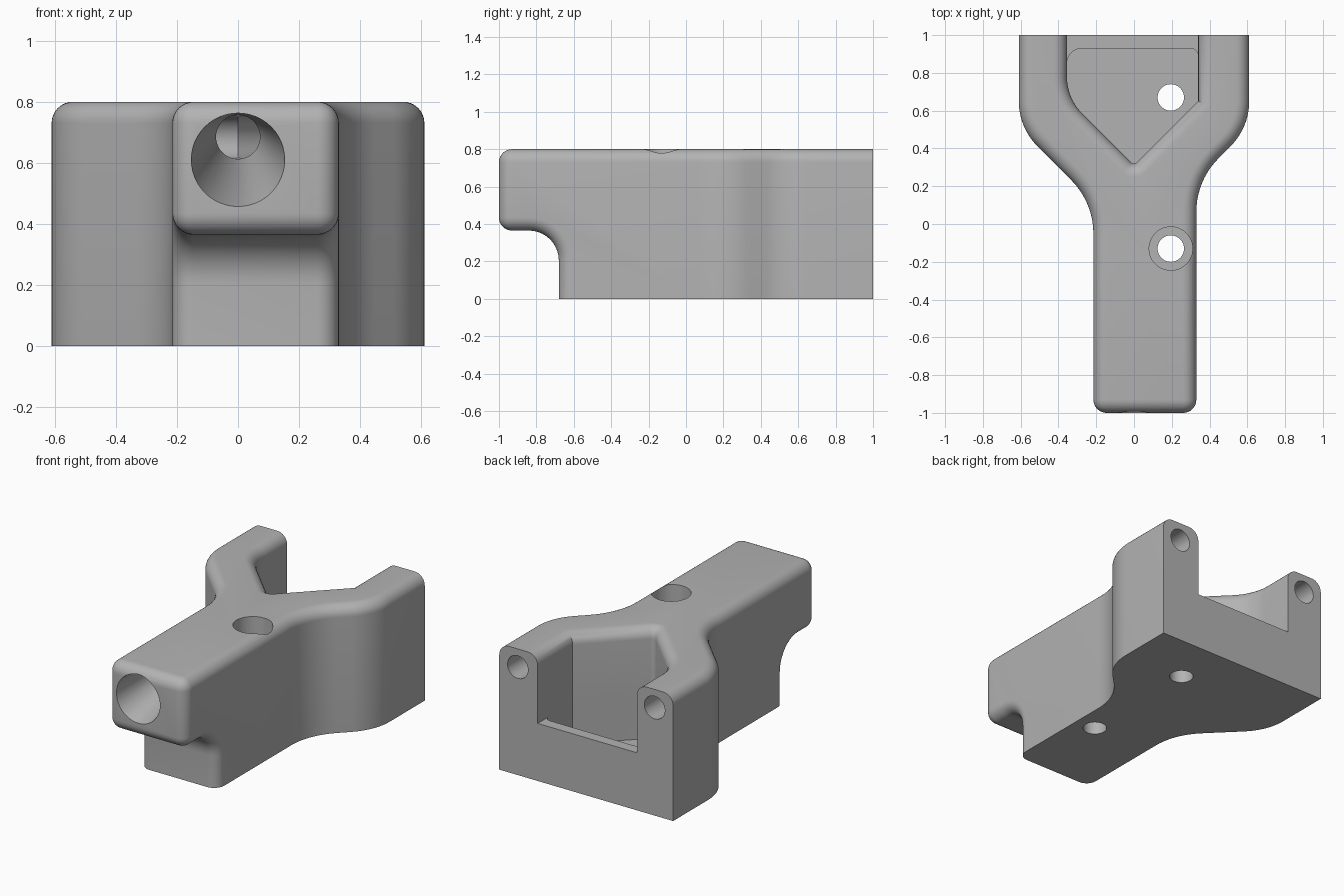
import bpy, bmesh
from math import pi, cos, sin, radians
from mathutils import Vector

cube = bpy.data.objects.get("Cube")
if cube:
    bpy.data.objects.remove(cube, do_unlink=True)

grey = bpy.data.materials.new("plain grey")
grey.use_nodes = True
grey.diffuse_color = (0.45, 0.45, 0.45, 1)
grey.node_tree.nodes["Principled BSDF"].inputs["Base Color"].default_value = grey.diffuse_color


def make(name, bm):
    bmesh.ops.recalc_face_normals(bm, faces=bm.faces)
    mesh = bpy.data.meshes.new(name)
    bm.to_mesh(mesh)
    bm.free()
    ob = bpy.data.objects.new(name, mesh)
    bpy.context.collection.objects.link(ob)
    return ob


def rounded(corners, steps=10):
    """Closed outline from (u, v, radius) corners."""
    pts = []
    for i, (u, v, r) in enumerate(corners):
        p = Vector((u, v))
        if r == 0:
            pts.append(p)
            continue
        a = (Vector(corners[i - 1][:2]) - p).normalized()
        b = (Vector(corners[(i + 1) % len(corners)][:2]) - p).normalized()
        half = a.angle(b) / 2
        mid = (a + b).normalized()
        centre = p + mid * (r / sin(half))
        side = (b - mid * b.dot(mid)).normalized()
        sweep = pi / 2 - half
        for k in range(steps + 1):
            t = -sweep + 2 * sweep * k / steps
            pts.append(centre + r * (-mid * cos(t) + side * sin(t)))
    return pts


def prism(name, corners, lo, hi, along_x=False):
    bm = bmesh.new()
    place = (lambda p, h: (h, p.x, p.y)) if along_x else (lambda p, h: (p.x, p.y, h))
    face = bm.faces.new([bm.verts.new(place(p, lo)) for p in rounded(corners)])
    top = bmesh.ops.extrude_face_region(bm, geom=[face])["geom"]
    shift = (hi - lo, 0, 0) if along_x else (0, 0, hi - lo)
    bmesh.ops.translate(bm, vec=shift, verts=[g for g in top if isinstance(g, bmesh.types.BMVert)])
    return make(name, bm)


def tube(name, a, b, r1, r2=None, n=48):
    """Round bar from a to b; tapered bars keep their ends facing the front."""
    a, b = Vector(a), Vector(b)
    axis = (b - a).normalized() if r2 is None else Vector((0, 1, 0))
    u = axis.orthogonal().normalized()
    w = axis.cross(u)
    bm = bmesh.new()
    rings = [[bm.verts.new(c + r * (u * cos(2 * pi * k / n) + w * sin(2 * pi * k / n)))
              for k in range(n)] for c, r in ((a, r1), (b, r2 or r1))]
    for ring in rings:
        bm.faces.new(ring)
    for k in range(n):
        j = (k + 1) % n
        bm.faces.new((rings[0][k], rings[0][j], rings[1][j], rings[1][k]))
    return make(name, bm)


def combine(ob, other, operation):
    mod = ob.modifiers.new("combine", "BOOLEAN")
    mod.operation, mod.object, mod.solver = operation, other, "EXACT"
    graph = bpy.context.evaluated_depsgraph_get()
    mesh = bpy.data.meshes.new_from_object(ob.evaluated_get(graph))
    ob.modifiers.clear()
    ob.data = mesh
    bpy.data.objects.remove(other, do_unlink=True)


TOP, EDGE, STEP, FLOOR, BACK, BASE = 0.8, 0.07, 0.365, 0.1, 1.2, -0.2

# Forked body outline, running past the back and the base to be trimmed later
body = prism("forked_body", [
    (-0.215, -1, 0), (0.33, -1, 0), (0.33, 0.23, 0.4), (0.61, 0.51, 0.34),
    (0.61, BACK, 0), (0.34, BACK, 0), (0.34, 0.65, 0), (0, 0.31, 0.025),
    (-0.355, 0.665, 0.28), (-0.355, BACK, 0),
    (-0.61, BACK, 0), (-0.61, 0.51, 0.34), (-0.215, 0.115, 0.4)], BASE, TOP)

# Undercut below the nose
combine(body, prism("undercut", [
    (-1.3, -0.4, 0), (-0.68, -0.4, 0), (-0.68, STEP, 0.16), (-1.3, STEP, 0)],
    -0.5, 0.5, True), "DIFFERENCE")

# Round the top rim and the edges of the nose
bm = bmesh.new()
bm.from_mesh(body.data)
bmesh.ops.remove_doubles(bm, verts=bm.verts, dist=1e-5)
bmesh.ops.dissolve_limit(bm, angle_limit=radians(0.3), verts=bm.verts, edges=bm.edges)
rim = []
for e in bm.edges:
    p, q = (v.co for v in e.verts)
    on_top = min(p.z, q.z) > TOP - 0.001
    at_back = min(p.y, q.y) > BACK - 0.001
    at_base = max(p.z, q.z) < BASE + 0.001
    nose = max(p.y, q.y) < -0.6 and e.calc_face_angle(0) > radians(40)
    if (on_top or nose) and not at_back and not at_base:
        rim.append(e)
bmesh.ops.bevel(bm, geom=rim, offset=EDGE, offset_type="OFFSET", segments=8,
                profile=0.5, affect="EDGES", clamp_overlap=False)
bmesh.ops.recalc_face_normals(bm, faces=bm.faces)
bm.to_mesh(body.data)
bm.free()

# Pocket floor and back lip
lip = prism("pocket_floor", [
    (0.4, BACK, 0), (0.4, 0.65, 0), (0, 0.25, 0), (-0.4, 0.65, 0), (-0.4, BACK, 0)],
    BASE, STEP)
combine(lip, prism("recess", [
    (0.34, 0.93, 0.04), (0.34, 0.65, 0), (0, 0.31, 0.025),
    (-0.355, 0.665, 0.28), (-0.355, 0.93, 0.08)], FLOOR, 1), "DIFFERENCE")
combine(body, lip, "UNION")

# Trim flat at the back and the base
combine(body, prism("trim", [(-1, -2, 0), (1, -2, 0), (1, 1, 0), (-1, 1, 0)], 0, 2), "INTERSECT")

# Vertical screw holes, one with a deep counterbore
SX = 0.195
cuts = [tube("screw_hole", (SX, y, -0.1), (SX, y, 1), 0.07) for y in (-0.13, 0.67)]
cuts.append(tube("counterbore", (SX, -0.13, FLOOR), (SX, -0.13, 1), 0.115))

# Tapered mouth, main channel and two branches out through the arms
H, R = 0.685, 0.072
cuts.append(tube("mouth", (0, -1.05, 0.6025), (0, -0.5, H), 0.161, R))
cuts.append(tube("main_channel", (0, -0.52, H), (0, 0.13, H), R))
for s in (-1, 1):
    cuts.append(tube("branch", (0, 0.1, H), (s * 0.49, 0.59, H), R))
    cuts.append(tube("arm_channel", (s * 0.48, 0.55, H), (s * 0.48, 1.1, H), R))
for c in cuts:
    combine(body, c, "DIFFERENCE")

body.data.materials.clear()
body.data.materials.append(grey)
for f in body.data.polygons:
    f.material_index = 0
bpy.context.view_layer.objects.active = body
body.select_set(True)
bpy.ops.object.shade_smooth_by_angle(angle=radians(30))
